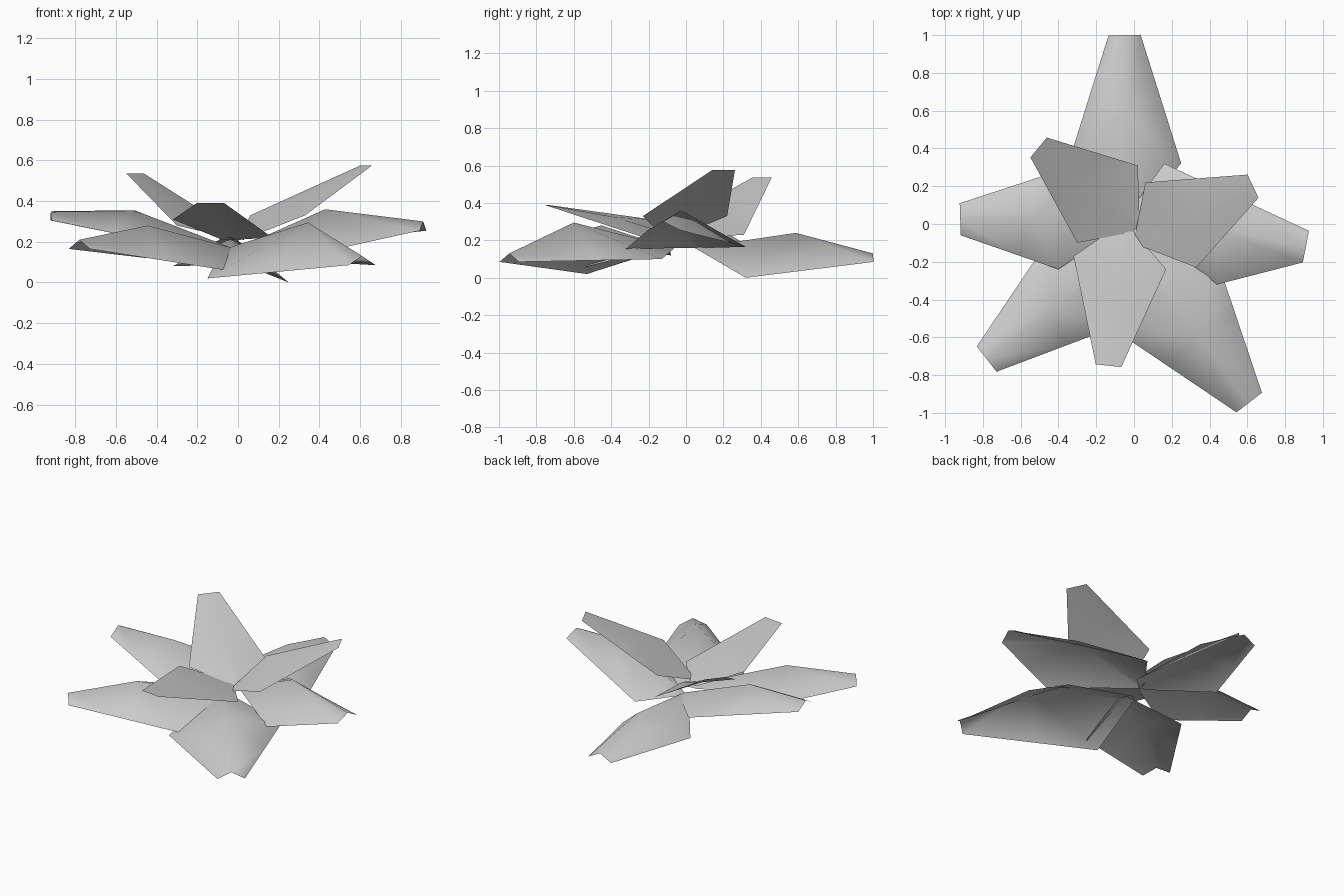
import bpy, bmesh, math
from mathutils import Vector

cube = bpy.data.objects.get("Cube")
if cube:
    bpy.data.objects.remove(cube, do_unlink=True)

# One plain grey for every leaf
grey = bpy.data.materials.new("leaf_grey")
grey.use_nodes = True
colour = (0.6, 0.6, 0.6, 1)
grey.diffuse_color = colour
grey.node_tree.nodes["Principled BSDF"].inputs["Base Color"].default_value = colour


def add_leaf(name, left, right, tip, ridge_height, ridge_reach,
             base_reach, base_height, tip_half, tip_drop):
    """Folded sheet: narrow base, two wide shoulders, a raised ridge and a cut-off tip."""
    left, right, tip = Vector(left), Vector(right), Vector(tip)
    centre = (left + right) / 2
    # Level directions along and across the leaf
    out = tip - centre
    out.z = 0
    out.normalize()
    side = Vector((-out.y, out.x, 0))
    base = centre - out * base_reach
    base.z = base_height
    ridge = centre.lerp(tip, ridge_reach)
    ridge.z = ridge_height
    drop = Vector((0, 0, tip_drop))

    bm = bmesh.new()
    base_v, ridge_v, tip_v = (bm.verts.new(p) for p in (base, ridge, tip))
    for shoulder, sign in ((left, 1), (right, -1)):
        corner = tip + side * sign * tip_half - drop
        foot_v = bm.verts.new(base + side * sign * 0.025)
        shoulder_v = bm.verts.new(shoulder)
        waist_v = bm.verts.new(shoulder.lerp(corner, 0.45))
        corner_v = bm.verts.new(corner)
        # Inner half slopes to the centre, outer half runs to the tip
        for ring in ((base_v, foot_v, ridge_v), (foot_v, shoulder_v, ridge_v),
                     (shoulder_v, waist_v, ridge_v), (ridge_v, waist_v, corner_v, tip_v)):
            bm.faces.new(ring if sign < 0 else ring[::-1])
    bm.normal_update()
    mesh = bpy.data.meshes.new(name)
    bm.to_mesh(mesh)
    bm.free()
    mesh.materials.append(grey)
    leaf = bpy.data.objects.new(name, mesh)
    bpy.context.collection.objects.link(leaf)
    bpy.context.view_layer.objects.active = leaf
    leaf.select_set(True)
    bpy.ops.object.shade_smooth_by_angle(angle=math.radians(80))
    leaf.select_set(False)


# Lower ring: left shoulder, right shoulder, tip, ridge height, ridge reach
lower = {
    "back_leaf": ((-.32, .41, .08), (.25, .32, .0), (-.05, 1, .13), .24, .35),
    "left_side_leaf": ((-.4, -.24, .2), (-.25, .33, .17), (-.92, .025, .35), .355, .31),
    "front_left_leaf": ((-.06, -.53, .06), (-.45, -.08, .12), (-.78, -.715, .21), .28, .36),
    "front_right_leaf": ((.42, -.13, .1), (-.15, -.53, .02), (.61, -.945, .13), .295, .44),
    "right_side_leaf": ((.16, .32, .165), (.44, -.32, .155), (.91, -.12, .3), .36, .21),
}
for name, shape in lower.items():
    add_leaf(name, *shape, base_reach=0.32, base_height=0.16, tip_half=0.085, tip_drop=0.045)

# Upper ring: flatter leaves that tilt upward
upper = {
    "upper_front_leaf": ((.17, -.24, .22), (-.32, -.17, .31), (-.135, -.75, .39), .325, .33),
    "upper_right_leaf": ((.06, .22, .33), (.33, -.23, .33), (.63, .2, .575), .425, .33),
    "upper_left_leaf": ((-.3, -.1, .28), (.02, .31, .23), (-.505, .405, .535), .365, .33),
}
for name, shape in upper.items():
    add_leaf(name, *shape, base_reach=0.2, base_height=0.21, tip_half=0.068, tip_drop=0.0)
